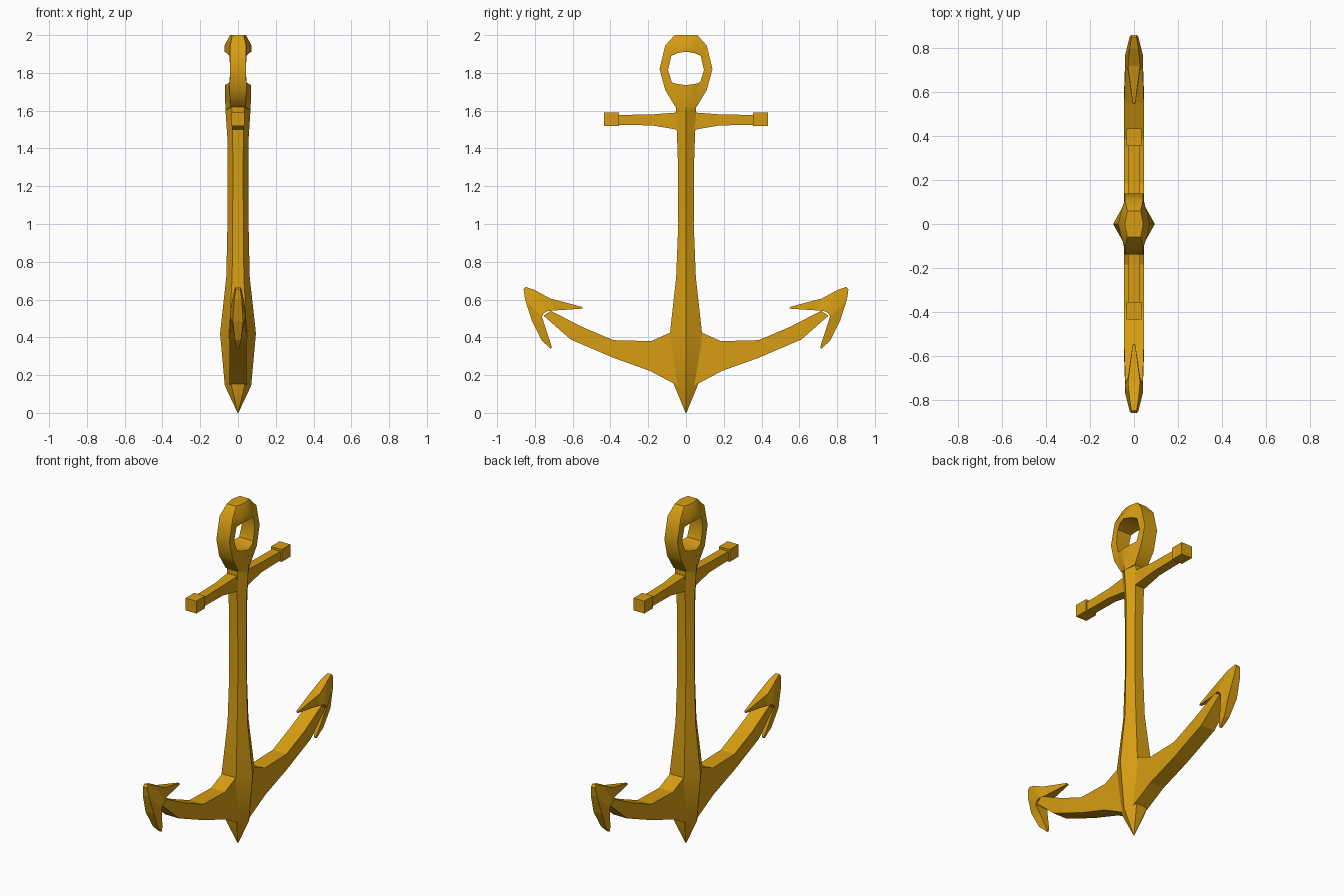
import bpy, bmesh

if "Cube" in bpy.data.objects:
    bpy.data.objects.remove(bpy.data.objects["Cube"])

gold = bpy.data.materials.new("gold")
gold.diffuse_color = (0.68, 0.34, 0.006, 1)
gold.use_nodes = True
gold.node_tree.nodes["Principled BSDF"].inputs["Base Color"].default_value = gold.diffuse_color


def loft(name, sections, closed=False, mirror=False, smooth=False):
    """Skin a list of equal-length point rings."""
    bm = bmesh.new()
    rings = [[bm.verts.new(p) for p in s] for s in sections]
    n = len(rings[0])
    pairs = list(zip(rings, rings[1:]))
    if closed:
        pairs.append((rings[-1], rings[0]))
    for a, b in pairs:
        for i in range(n):
            j = (i + 1) % n
            bm.faces.new((a[i], a[j], b[j], b[i]))
    if not closed:
        bm.faces.new(rings[0])
        bm.faces.new(rings[-1])
    if mirror:
        geo = bm.verts[:] + bm.edges[:] + bm.faces[:]
        dup = bmesh.ops.duplicate(bm, geom=geo)["geom"]
        for v in dup:
            if isinstance(v, bmesh.types.BMVert):
                v.co.y *= -1
    bmesh.ops.remove_doubles(bm, verts=bm.verts, dist=1e-5)
    bmesh.ops.recalc_face_normals(bm, faces=bm.faces)
    me = bpy.data.meshes.new(name)
    bm.to_mesh(me)
    bm.free()
    me.materials.append(gold)
    ob = bpy.data.objects.new(name, me)
    bpy.context.collection.objects.link(ob)
    if smooth:
        bpy.ops.object.select_all(action='DESELECT')
        ob.select_set(True)
        bpy.context.view_layer.objects.active = ob
        bpy.ops.object.shade_smooth_by_angle(angle=0.7)
    return ob


def slab(outer, inner):
    """Four-point section from two (y, z, half depth) corners."""
    (y0, z0, d0), (y1, z1, d1) = outer, inner
    return [(-d0, y0, z0), (d0, y0, z0), (d1, y1, z1), (-d1, y1, z1)]


# Shank: hexagonal section, (z, half depth x, half width y)
shank = [(0.0, 0.002, 0.002), (0.145, 0.07, 0.062), (0.42, 0.095, 0.085),
         (0.72, 0.062, 0.052), (1.0, 0.056, 0.041), (1.3, 0.055, 0.042),
         (1.45, 0.056, 0.047), (1.6, 0.066, 0.054), (1.733, 0.07, 0.05)]
loft("shank", [[(x, 0, z), (x * .5, y, z), (-x * .5, y, z),
                (-x, 0, z), (-x * .5, -y, z), (x * .5, -y, z)]
               for z, x, y in shank], smooth=True)

# Ring: inner, shoulder and outer corners as (y, z, half depth), one side
half = [((0, 1.735, .07), (0, 1.70, .07), (0, 1.60, .066)),
        ((.075, 1.75, .045), (.085, 1.73, .045), (.11, 1.71, .045)),
        ((.095, 1.815, .042), (.115, 1.815, .042), (.14, 1.82, .042)),
        ((.078, 1.89, .045), (.095, 1.92, .045), (.11, 1.945, .042)),
        ((.045, 1.905, .06), (.055, 1.945, .06), (.06, 2.0, .03)),
        ((0, 1.912, .072), (0, 1.945, .072), (0, 2.0, .042))]
half.insert(1, ((.05, 1.742, .056), (.05, 1.70, .056), (.056, 1.62, .04)))
full = half + [[(-y, z, d) for y, z, d in s] for s in half[-2:0:-1]]
loft("shackle_ring", [[(d, y, z) for y, z, d in s] +
                      [(-d, y, z) for y, z, d in reversed(s)] for s in full],
     closed=True, smooth=True)

# Crossbar and its end blocks: (y, bottom, top, half depth)
bar = [(0, 1.49, 1.595, .034), (.05, 1.50, 1.59, .032),
       (.18, 1.522, 1.58, .026), (.37, 1.525, 1.577, .026)]
loft("crossbar", [slab((y, b, d), (y, t, d)) for y, b, t, d in bar], mirror=True)
loft("crossbar_end_blocks", [slab((y, 1.518, .035), (y, 1.59, .035))
                             for y in (.355, .435)], mirror=True)

# Curved arms: lower and upper corners
arms = [((.02, .14, .045), (.02, .43, .045)),
        ((.055, .15, .045), (.083, .425, .045)),
        ((.19, .222, .045), (.185, .38, .045)),
        ((.38, .29, .045), (.385, .385, .045)),
        ((.61, .388, .045), (.55, .455, .045)),
        ((.755, .515, .04), (.715, .54, .04))]
loft("arms", [slab(a, b) for a, b in arms], mirror=True)

# Arrowhead flukes: outer and inner corners from upper barb to lower barb
flukes = [((.55, .561, .006), (.548, .552, .006)),
          ((.72, .606, .028), (.70, .542, .028)),
          ((.80, .65, .02), (.735, .538, .042)),
          ((.848, .667, .012), (.75, .53, .042)),
          ((.86, .655, .012), (.757, .522, .042)),
          ((.852, .60, .02), (.763, .51, .042)),
          ((.815, .485, .028), (.745, .455, .028)),
          ((.765, .385, .016), (.722, .385, .016)),
          ((.718, .34, .006), (.71, .347, .006))]
loft("flukes", [slab(a, b) for a, b in flukes], mirror=True)
